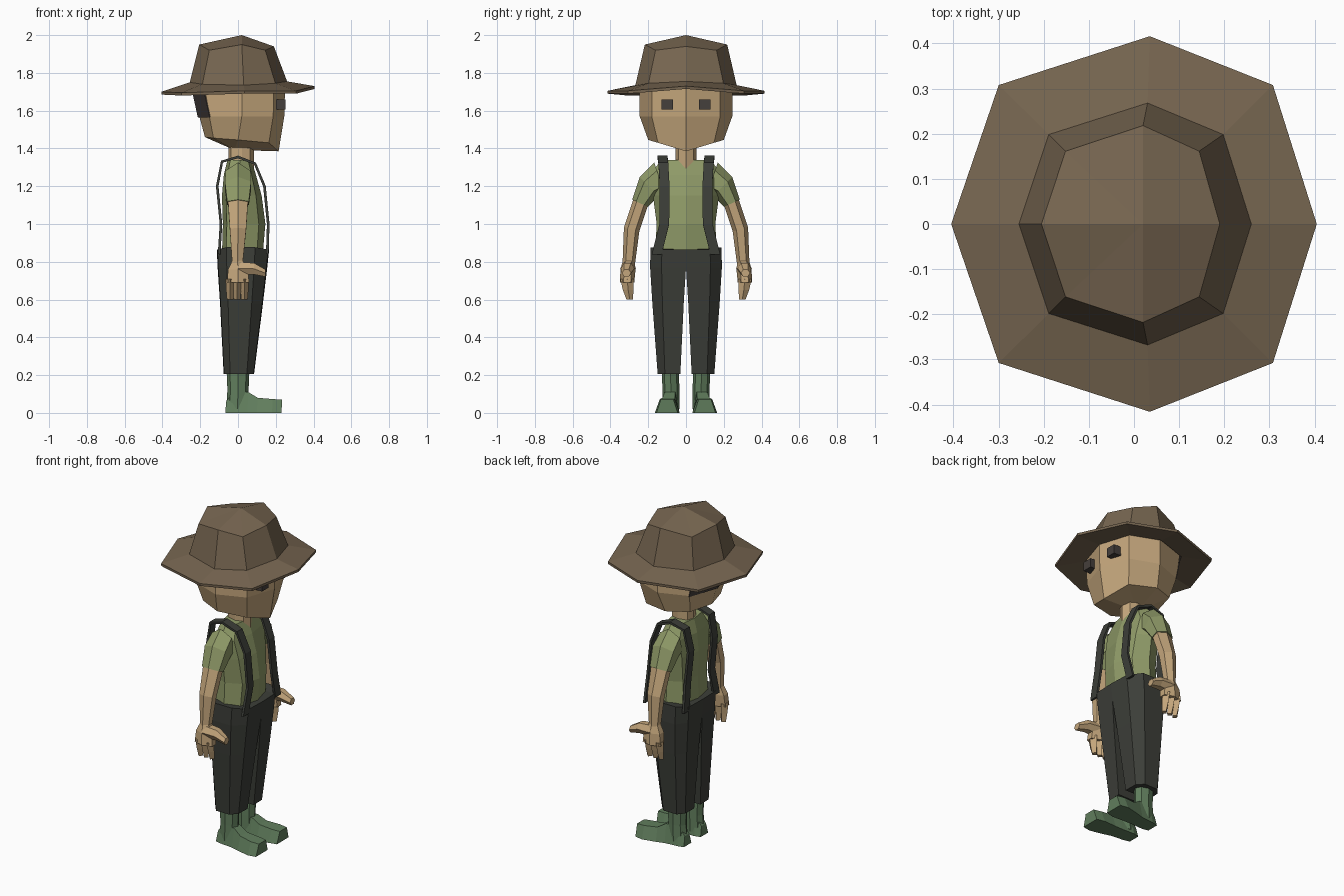
import bpy
from math import cos, sin, pi, radians

if "Cube" in bpy.data.objects:
    bpy.data.objects.remove(bpy.data.objects["Cube"])


def material(name, rgb):
    m = bpy.data.materials.new(name)
    m.diffuse_color = (*rgb, 1)
    m.use_nodes = True
    m.node_tree.nodes["Principled BSDF"].inputs["Base Color"].default_value = m.diffuse_color
    return m


BROWN = material("brown_felt", (0.18, 0.13, 0.08))
SKIN = material("skin", (0.55, 0.38, 0.20))
GREEN = material("green_cloth", (0.28, 0.33, 0.14))
DARK = material("dark_cloth", (0.045, 0.048, 0.04))
BOOT = material("boot_green", (0.12, 0.21, 0.11))
HAIR = material("dark_hair", (0.06, 0.05, 0.045))


def loft(name, rings, mat, caps=(True, True), closed=True, mirror=False, thick=0):
    """Skin equal-length rows of points; optionally mirror across y = 0."""
    n = len(rings[0])
    verts = [p for r in rings for p in r]
    faces = []
    for i in range(len(rings) - 1):
        for j in range(n if closed else n - 1):
            k = (j + 1) % n
            faces.append((i * n + j, i * n + k, (i + 1) * n + k, (i + 1) * n + j))
    # End caps as fans around their centres
    for use, r, base in ((caps[0], rings[0], 0), (caps[1], rings[-1], len(verts) - n)):
        if not use or not closed:
            continue
        centre = use if isinstance(use, tuple) else tuple(sum(p[a] for p in r) / n for a in range(3))
        verts.append(centre)
        c = len(verts) - 1
        for j in range(n):
            tri = (base + j, base + (j + 1) % n, c)
            faces.append(tri if base else tri[::-1])
    me = bpy.data.meshes.new(name)
    me.from_pydata(verts, [], faces)
    ob = bpy.data.objects.new(name, me)
    bpy.context.collection.objects.link(ob)
    me.materials.append(mat)
    bpy.context.view_layer.objects.active = ob
    bpy.ops.object.mode_set(mode='EDIT')
    bpy.ops.mesh.select_all(action='SELECT')
    bpy.ops.mesh.normals_make_consistent(inside=False)
    bpy.ops.object.mode_set(mode='OBJECT')
    if thick:
        s = ob.modifiers.new("thickness", 'SOLIDIFY')
        s.thickness, s.offset = thick, 0
    if mirror:
        m = ob.modifiers.new("mirror", 'MIRROR')
        m.use_axis = (False, True, False)
    return ob


def octagon(f, b, y, z, mid=0.02):
    """Eight-sided ring from front x, back x, half width and height(s)."""
    z = z if isinstance(z, tuple) else (z,) * 5
    half = [(f, 0, z[0]), (.76 * f, .74 * y, z[1]), (mid, y, z[2]),
            (.74 * b, .74 * y, z[3]), (b, 0, z[4])]
    return half + [(p[0], -p[1], p[2]) for p in half[3:0:-1]]


def limb_ring(x, y, z, rx, r, tilt=0, n=6):
    """Ring around a hanging limb, tilted outwards in the yz plane."""
    a = radians(tilt)
    pts = []
    for i in range(n):
        t = 2 * pi * i / n
        u = r * cos(t)
        pts.append((x + rx * sin(t), y + u * cos(a), z + u * sin(a)))
    return pts


# Hat: brim underside, brim edge, crown and peaked top
loft("hat", [
    octagon(.25, -.245, .255, 1.715),
    octagon(.405, -.405, .415, (1.715, 1.69, 1.69, 1.68, 1.685), .035),
    octagon(.405, -.405, .416, (1.73, 1.705, 1.705, 1.695, 1.70), .035),
    octagon(.26, -.255, .268, (1.755, 1.745, 1.735, 1.74, 1.75), .03),
    octagon(.19, -.205, .218, (1.94, 1.92, 1.95, 1.92, 1.95)),
], BROWN, caps=(False, (.02, 0, 2.0)))

# Head, hair panel on the back, and eyes
loft("head", [
    octagon(.25, -.245, .245, 1.76),
    octagon(.245, -.205, .245, 1.57),
    octagon(.215, -.175, .20, (1.385, 1.43, 1.445, 1.455, 1.46), 0),
], SKIN, caps=(True, (-.02, 0, 1.392)))
loft("hair", [[(-.187, s * .184, z1), (-.187 + dx, s * .184, z1)][:1][0:1] + [] and
              [(-.186 + dx, -.184, z1), (-.249 + dx, 0, z1), (-.186 + dx, .184, z1)]
              for s, dx, z1 in ((1, 0, 1.74), (1, .038, 1.565))],
     HAIR, closed=False, thick=.004)
loft("eyes", [[(x, y, z) for y, z in ((.07, 1.605), (.13, 1.605), (.13, 1.66), (.07, 1.66))]
              for x in (.20, .252)], HAIR, mirror=True)

# Neck and shirt body
loft("neck", [octagon(.085, -.05, .055, z) for z in (1.29, 1.45)], SKIN)
loft("shirt_body", [
    octagon(.13, -.085, .165, .83),
    octagon(.145, -.08, .155, 1.0),
    octagon(.125, -.085, .175, 1.15),
    octagon(.095, -.075, .19, 1.26, .01),
    octagon(.07, -.055, .13, 1.34, .01),
], GREEN)

# Sleeves and arms
loft("sleeves", [
    limb_ring(0, .14, 1.24, .075, .09, 72),
    limb_ring(0, .195, 1.20, .08, .07, 45),
    limb_ring(0, .243, 1.11, .066, .046, 25),
], GREEN, mirror=True)
loft("arms", [
    limb_ring(0, .235, 1.13, .062, .042, 25),
    limb_ring(.0, .288, .97, .05, .042, 14),
    limb_ring(-.003, .303, .79, .032, .033, 5),
], SKIN, mirror=True)

# Hands: palm, fingers and thumb
loft("palms", [
    limb_ring(-.003, .303, .81, .03, .03),
    limb_ring(0, .307, .76, .06, .04),
    limb_ring(0, .312, .69, .068, .038),
], SKIN, mirror=True)
for i, x in enumerate((-.042, -.005, .034)):
    loft(f"finger_{i + 1}", [
        limb_ring(x, .312, .71, .024, .036, n=4),
        limb_ring(x, .306, .65, .021, .028, n=4),
        limb_ring(x, .298, .60, .017, .017, n=4),
    ], SKIN, mirror=True)
loft("thumbs", [
    [(x, y + ry * cos(i * pi / 3), z + rz * sin(i * pi / 3)) for i in range(6)]
    for x, y, z, ry, rz in ((.0, .307, .765, .042, .04), (.085, .31, .763, .036, .035),
                            (.145, .315, .74, .024, .022))
], SKIN, mirror=True)

# Braces standing slightly clear of the shirt
path = [(.155, .155, .84), (.16, .115, 1.0), (.14, .113, 1.2), (.09, .12, 1.32), (0, .125, 1.355),
        (-.085, .12, 1.33), (-.11, .113, 1.2), (-.09, .115, 1.0), (-.10, .145, .84)]
loft("braces", [[(x, y - .026, z), (x, y + .026, z)] for x, y, z in path],
     DARK, closed=False, mirror=True, thick=.014)


# Trousers: one leg from waist to hem, mirrored
def leg_ring(f, b, yi, yo, z, side=0):
    ym = yi + .68 * (yo - yi)
    return [(f, yi, z), (f * .97, ym, z), (f * .55, yo, z + side),
            (b * .55, yo, z + side), (b * .97, ym, z), (b, yi, z)]


loft("trousers", [
    leg_ring(.165, -.112, 0, .188, .865, .012),
    leg_ring(.155, -.108, 0, .19, .77),
    leg_ring(.132, -.095, .012, .178, .58),
    leg_ring(.085, -.076, .03, .15, .205),
], DARK, mirror=True)

# Boots: shaft and foot
loft("boot_shafts", [
    limb_ring(.0, .083, .26, .062, .045, n=8),
    limb_ring(.0, .08, .12, .056, .045, n=8),
    limb_ring(-.003, .08, .02, .06, .045, n=8),
], BOOT, mirror=True)
loft("boot_feet", [
    [(x, y - w, 0), (x, y + w, 0), (x + .004, y + .6 * w, h), (x + .004, y - .6 * w, h)]
    for x, y, w, h in ((-.067, .08, .036, .06), (-.03, .08, .045, .11), (.05, .085, .047, .11),
                       (.10, .092, .055, .08), (.18, .099, .066, .073), (.23, .10, .056, .07))
], BOOT, mirror=True)
